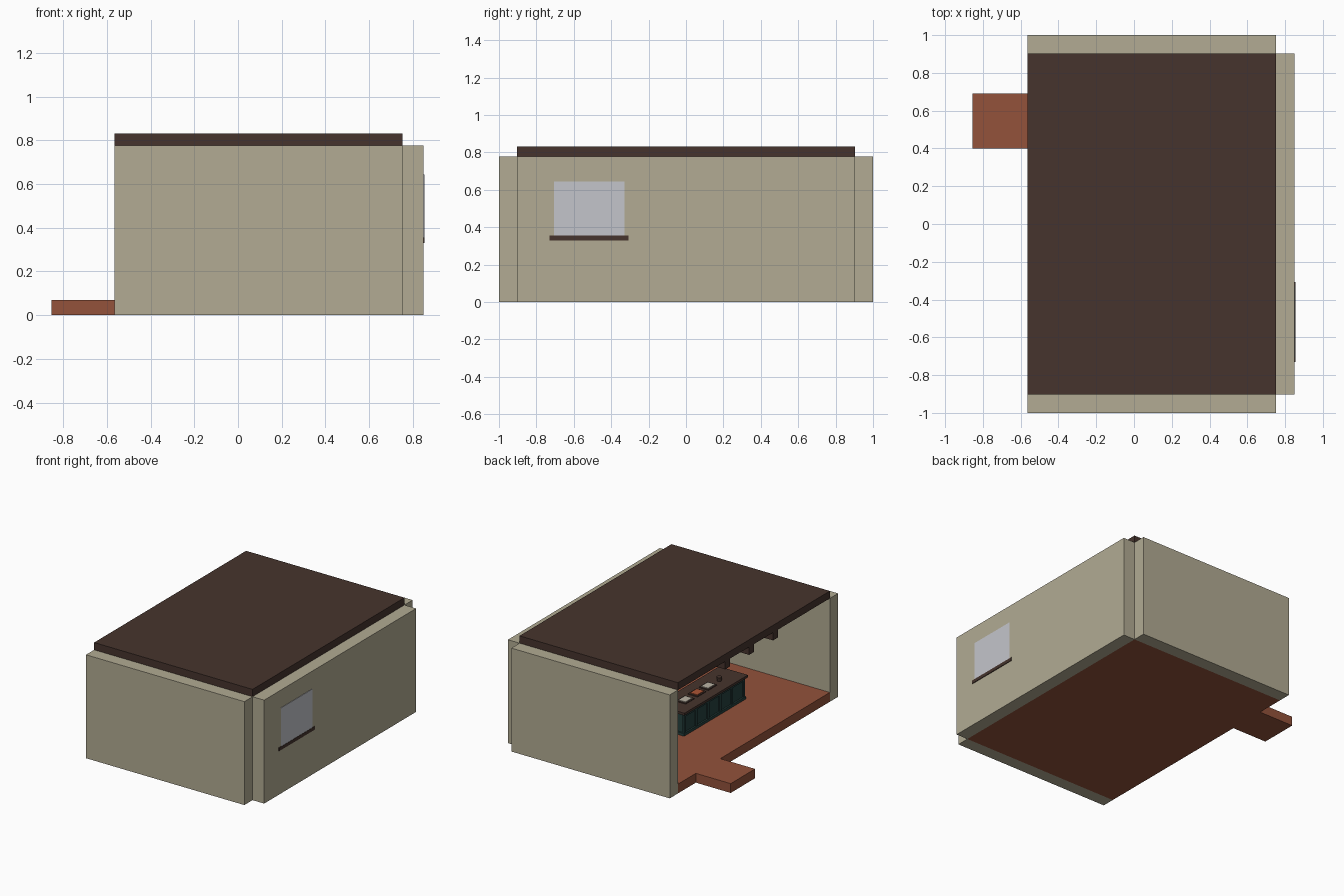
import bpy
import bmesh

cube = bpy.data.objects.get("Cube")
if cube:
    bpy.data.objects.remove(cube)


def material(name, rgb):
    m = bpy.data.materials.new(name)
    m.use_nodes = True
    m.diffuse_color = (*rgb, 1)
    m.node_tree.nodes["Principled BSDF"].inputs["Base Color"].default_value = (*rgb, 1)
    return m


PLASTER = material("beige plaster", (0.445, 0.407, 0.292))
WOOD = material("dark brown wood", (0.061, 0.034, 0.026))
CLAY = material("terracotta", (0.292, 0.084, 0.044))
GLASS = material("pale window glass", (0.552, 0.558, 0.597))
TEAL = material("dark teal paint", (0.019, 0.051, 0.048))
CREAM = material("cream paper", (0.5, 0.46, 0.38))
ORANGE = material("orange red cover", (0.42, 0.09, 0.035))


def add_mesh(name, bm, mat):
    mesh = bpy.data.meshes.new(name)
    bm.to_mesh(mesh)
    bm.free()
    mesh.materials.append(mat)
    obj = bpy.data.objects.new(name, mesh)
    bpy.context.collection.objects.link(obj)
    return obj


def box(name, xs, ys, zs, mat):
    """Box spanning the given (min, max) ranges."""
    bm = bmesh.new()
    bmesh.ops.create_cube(bm, size=1)
    for v in bm.verts:
        v.co = [lo + (hi - lo) * (c + 0.5) for c, (lo, hi) in zip(v.co, (xs, ys, zs))]
    return add_mesh(name, bm, mat)


# Room shell, open on one long side
LEFT, RIGHT, HALF = -0.565, 0.753, 0.903
FLOOR, CEILING = 0.07, 0.778
box("floor", (LEFT, RIGHT), (-HALF, HALF), (0, FLOOR), CLAY)
box("entrance_step", (-0.855, LEFT), (0.4, 0.69), (0, FLOOR), CLAY)
box("front_wall", (LEFT, RIGHT), (-1, -HALF), (0, CEILING), PLASTER)
box("back_wall", (LEFT, RIGHT), (HALF, 1), (0, CEILING), PLASTER)
box("side_wall", (RIGHT, 0.85), (-HALF, HALF), (0, CEILING), PLASTER)
box("roof", (LEFT, RIGHT), (-HALF, HALF), (CEILING, 0.833), WOOD)

# Ceiling beams
for i in (-1, 0, 1):
    y = 0.285 * i + 0.02
    box(f"ceiling_beam_{i + 2}", (LEFT + 0.005, RIGHT), (y - 0.03, y + 0.03), (0.715, CEILING), WOOD)

# Window, visible from both sides of the wall
box("window_pane", (RIGHT - 0.003, 0.853), (-0.705, -0.33), (0.35, 0.645), GLASS)
box("window_sill", (RIGHT - 0.005, 0.855), (-0.73, -0.308), (0.33, 0.355), WOOD)

# Counter body, plinth and top
CX, CY = (-0.145, 0.05), (-0.475, 0.235)
TOP = 0.25


def grown(span, d):
    return span[0] - d, span[1] + d


box("counter_body", CX, CY, (FLOOR, TOP - 0.015), TEAL)
box("counter_plinth", grown(CX, 0.012), grown(CY, 0.012), (FLOOR, FLOOR + 0.02), TEAL)
box("counter_top", grown(CX, 0.022), grown(CY, 0.022), (TOP - 0.018, TOP), WOOD)

# Raised frames that form the counter panels
PANELS = 5
step = (CY[1] - CY[0]) / PANELS
for side, x in (("near", CX[0]), ("far", CX[1])):
    for i in range(PANELS + 1):
        y = CY[0] + step * i
        box(f"counter_stile_{side}_{i + 1}", grown((x, x), 0.008), (y - 0.01, y + 0.01),
            (FLOOR, TOP - 0.018), TEAL)
    box(f"counter_rail_{side}", grown((x, x), 0.008), CY, (TOP - 0.04, TOP - 0.018), TEAL)

# Flat items laid out along the counter
for name, y, mat in (("cream_board", 0.08, CREAM), ("orange_board", -0.06, ORANGE),
                     ("pale_board", -0.19, CREAM)):
    box(name + "_tray", (-0.09, -0.01), (y - 0.052, y + 0.052), (TOP, TOP + 0.005), WOOD)
    box(name, (-0.08, -0.02), (y - 0.04, y + 0.04), (TOP, TOP + 0.01), mat)

# Small pot at the end of the counter
bm = bmesh.new()
bmesh.ops.create_cone(bm, cap_ends=True, segments=12, radius1=0.015, radius2=0.02, depth=0.03)
pot = add_mesh("small_pot", bm, WOOD)
pot.location = (-0.06, -0.31, TOP + 0.015)
